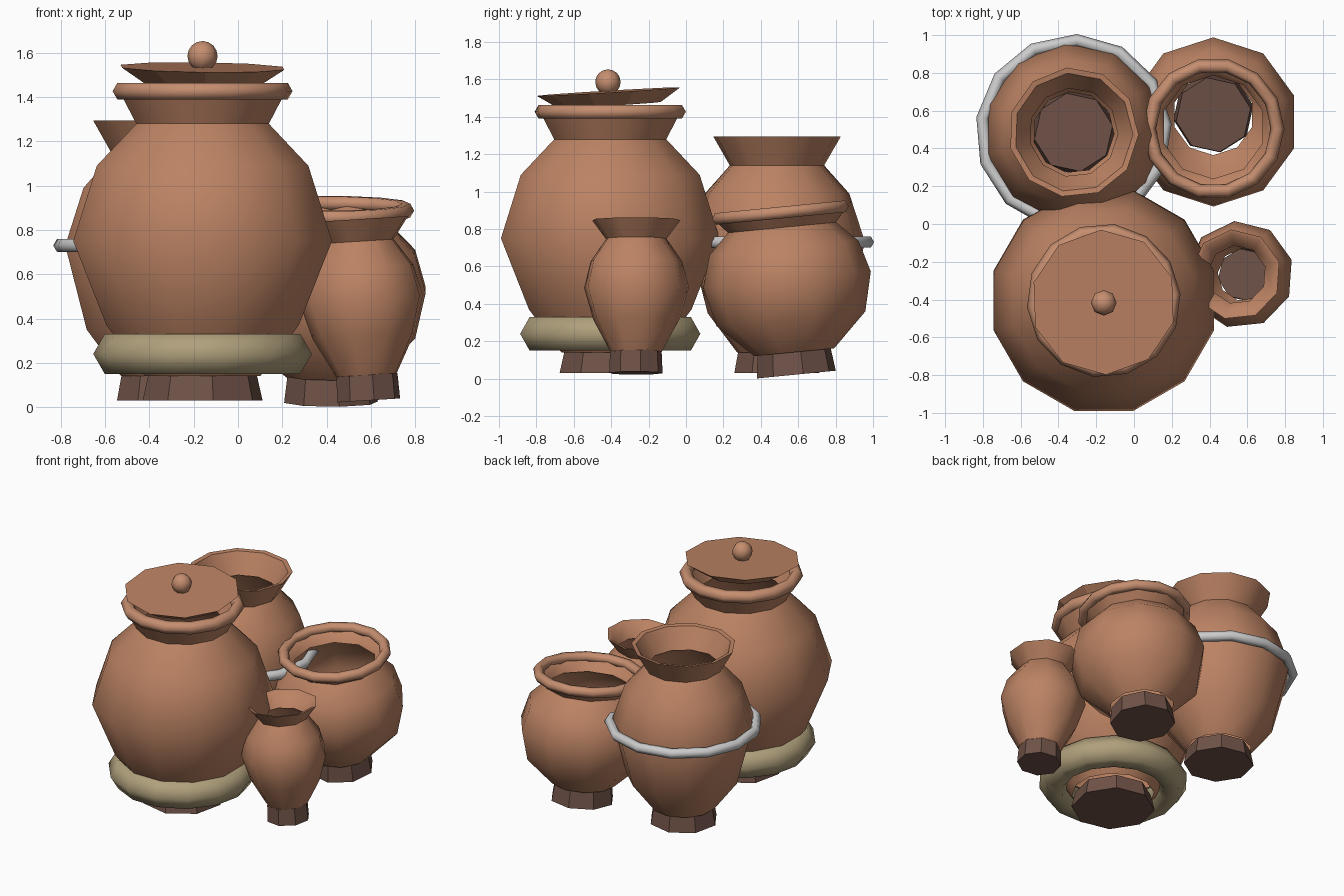
import bpy, bmesh, math
from mathutils import Matrix

if "Cube" in bpy.data.objects:
    bpy.data.objects.remove(bpy.data.objects["Cube"])


def material(name, rgb):
    m = bpy.data.materials.new(name)
    m.diffuse_color = (*rgb, 1)
    m.use_nodes = True
    m.node_tree.nodes["Principled BSDF"].inputs["Base Color"].default_value = m.diffuse_color
    return m


CLAY = material("clay", (0.50, 0.225, 0.125))
RIM = material("rim_clay", (0.56, 0.27, 0.16))
DARK = material("dark_clay", (0.16, 0.085, 0.065))
STRAW = material("straw", (0.43, 0.35, 0.20))
PALE = material("pale_glaze", (0.75, 0.75, 0.73))


def finish(bm, name, mat, frame, smooth):
    me = bpy.data.meshes.new(name)
    bm.to_mesh(me)
    bm.free()
    ob = bpy.data.objects.new(name, me)
    bpy.context.collection.objects.link(ob)
    me.materials.append(mat)
    ob.matrix_world = frame
    if smooth:
        bpy.ops.object.select_all(action='DESELECT')
        bpy.context.view_layer.objects.active = ob
        ob.select_set(True)
        bpy.ops.object.shade_smooth_by_angle(angle=math.radians(smooth))
    return ob


def lathe(name, profile, sides, mat, frame, start=0, caps=False, closed=False, smooth=0):
    """Spin (radius, height) points, bottom to top on the outside, about the local z axis."""
    bm = bmesh.new()
    rings = []
    for r, z in profile:
        ang = [math.radians(start) + math.tau * i / sides for i in range(sides)]
        rings.append([bm.verts.new((r * math.cos(a), r * math.sin(a), z)) for a in ang])
    pairs = list(zip(rings, rings[1:]))
    if closed:
        pairs.append((rings[-1], rings[0]))
    for lo, hi in pairs:
        for i in range(sides):
            j = (i + 1) % sides
            bm.faces.new((lo[i], lo[j], hi[j], hi[i]))
    if caps:
        bm.faces.new(rings[0][::-1])
        bm.faces.new(rings[-1])
    return finish(bm, name, mat, frame, smooth)


def ring(name, major, minor, z, mat, frame, sides=14, start=0):
    """Ring with a six-sided cross-section."""
    section = [(major + minor * math.cos(math.tau * k / 6),
                z + minor * math.sin(math.tau * k / 6)) for k in range(6)]
    lathe(name, section, sides, mat, frame, start, closed=True, smooth=65)


def frame_at(x, y, z, rx=0, ry=0):
    return (Matrix.Translation((x, y, z)) @ Matrix.Rotation(math.radians(rx), 4, 'X')
            @ Matrix.Rotation(math.radians(ry), 4, 'Y'))


# name, frame, sides, start angle, foot (bottom r, top r, height), body profile with inner lip
POTS = [
    ("large_jar", frame_at(-0.16, -0.405, 0.03), 12, 15, (0.275, 0.25, 0.11),
     [(0.27, 0.11), (0.45, 0.34), (0.605, 0.72), (0.495, 1.06), (0.31, 1.25),
      (0.375, 1.37), (0.345, 1.365), (0.29, 1.26)]),
    ("back_jar", frame_at(-0.32, 0.485, 0.03), 11, 96, (0.23, 0.21, 0.11),
     [(0.215, 0.11), (0.375, 0.32), (0.475, 0.70), (0.39, 0.96), (0.255, 1.11),
      (0.345, 1.265), (0.315, 1.26), (0.235, 1.12)]),
    ("round_pot", frame_at(0.42, 0.59, 0.022, rx=5.6), 10, 18, (0.215, 0.20, 0.12),
     [(0.215, 0.12), (0.40, 0.30), (0.45, 0.51), (0.40, 0.68), (0.29, 0.79),
      (0.355, 0.865), (0.325, 0.86), (0.275, 0.79)]),
    ("small_vase", frame_at(0.59, -0.268, 0.03, ry=-3.6), 9, 16, (0.145, 0.14, 0.115),
     [(0.14, 0.115), (0.235, 0.29), (0.285, 0.46), (0.25, 0.60), (0.165, 0.72),
      (0.24, 0.82), (0.215, 0.815), (0.155, 0.72)]),
]

# Pot bodies and their faceted feet
frames = {}
for name, frame, sides, start, (r0, r1, h), profile in POTS:
    frames[name] = frame
    lathe(name + "_body", profile, sides, CLAY, frame, start, smooth=50)
    lathe(name + "_foot", [(r0, 0), (r1, h)], 8, DARK, frame, 10, caps=True)

# Rolled rims, straw cushion ring and pale band
big = frames["large_jar"]
ring("large_jar_rim", 0.365, 0.043, 1.397, RIM, big, 14, 5)
ring("straw_ring", 0.39, 0.104, 0.21, STRAW, big, 14)
ring("pale_band", 0.487, 0.034, 0.70, PALE, frames["back_jar"], 13, 88)
ring("round_pot_rim", 0.34, 0.036, 0.87, RIM, frames["round_pot"], 14)

# Tilted lid and knob
lid = frame_at(-0.162, -0.41, 1.463, rx=3.4, ry=0.8)
lathe("lid", [(0.275, 0), (0.385, 0.072)], 10, CLAY, lid, 20, caps=True)
bm = bmesh.new()
bmesh.ops.create_uvsphere(bm, u_segments=8, v_segments=8, radius=0.068)
finish(bm, "lid_knob", RIM, lid @ Matrix.Translation((0, 0, 0.123)), 60)
